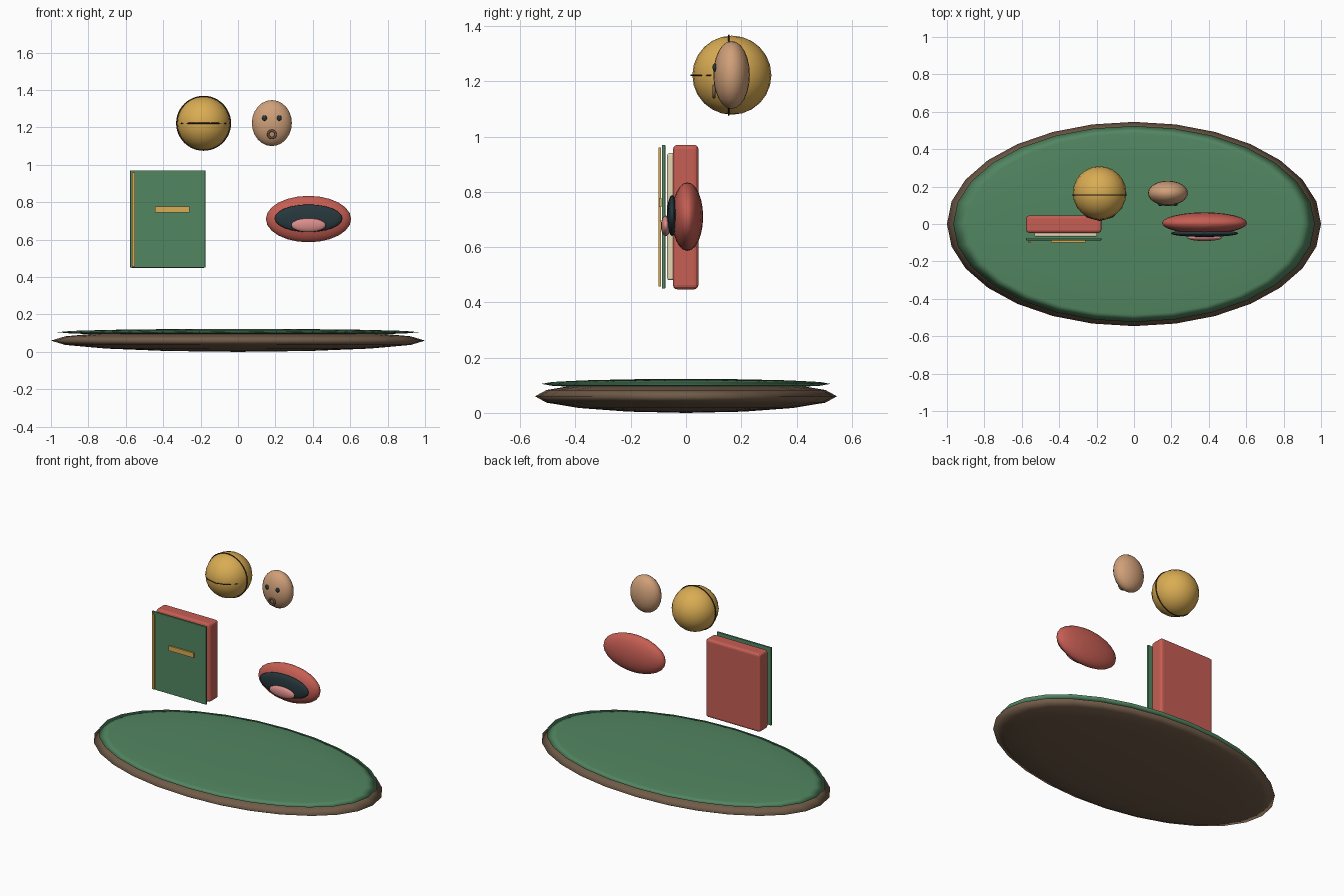
import bpy, math

if "Cube" in bpy.data.objects:
    bpy.data.objects.remove(bpy.data.objects["Cube"])

def mat(name, *rgb):
    # display colour to linear
    m = bpy.data.materials.new(name)
    m.diffuse_color = [c ** 2.2 for c in rgb] + [1]
    m.use_nodes = True
    m.node_tree.nodes["Principled BSDF"].inputs["Base Color"].default_value = m.diffuse_color
    return m

GREEN = mat("green", .325, .52, .38)
BROWN = mat("brown", .44, .36, .29)
RED = mat("red", .77, .37, .33)
GOLD = mat("gold", .85, .67, .33)
TAN = mat("tan", .81, .62, .47)
DARK = mat("dark", .17, .23, .25)
SEAM = mat("seam", .25, .18, .12)
PINK = mat("pink", .85, .55, .54)
CREAM = mat("cream", .90, .84, .70)

def finish(name, m):
    o = bpy.context.object
    o.name = name
    o.data.materials.append(m)
    return o

def ball(name, loc, radii, m, seg=24, rings=12):
    bpy.ops.mesh.primitive_uv_sphere_add(segments=seg, ring_count=rings, radius=1, location=loc)
    o = finish(name, m)
    o.scale = radii
    bpy.ops.object.transform_apply(location=False, rotation=False, scale=True)
    bpy.ops.object.shade_smooth()
    return o

def ring(name, loc, R, r, m, upright=True, seg=48):
    rot = (math.pi / 2, 0, 0) if upright else (0, 0, 0)
    bpy.ops.mesh.primitive_torus_add(location=loc, rotation=rot, major_radius=R, minor_radius=r,
                                     major_segments=seg, minor_segments=8)
    o = finish(name, m)
    bpy.ops.object.shade_smooth()
    return o

def box(name, x, y, z, m, bevel=0):
    # x, y, z are (min, max) pairs
    bpy.ops.mesh.primitive_cube_add(size=1, location=[(a + b) / 2 for a, b in (x, y, z)])
    o = finish(name, m)
    o.scale = [b - a for a, b in (x, y, z)]
    bpy.ops.object.transform_apply(location=False, rotation=False, scale=True)
    if bevel:
        b = o.modifiers.new("bevel", 'BEVEL')
        b.width, b.segments = bevel, 3
    return o

# Oval base with green top
ball("base_rim", (0, 0, .06), (1, .546, .06), BROWN, 28, 8)
ball("base_top", (0, 0, .105), (.967, .524, .018), GREEN, 28, 8)

# Book: back block, pages, front cover and gold trim
box("book_block", (-.577, -.175), (-.047, .045), (.447, .97), RED, .016)
box("book_pages", (-.533, -.197), (-.068, -.04), (.48, .94), CREAM, .008)
box("book_cover", (-.577, -.175), (-.087, -.075), (.45, .97), GREEN, .002)
box("book_spine_strip", (-.567, -.55), (-.1, -.091), (.457, .96), GOLD)
box("book_title_bar", (-.444, -.259), (-.098, -.089), (.745, .777), GOLD)

# Open mouth
ball("lips", (.377, .005, .71), (.228, .057, .124), RED)
ball("mouth_opening", (.377, -.05, .714), (.181, .019, .074), DARK)
ball("tongue", (.377, -.073, .677), (.093, .018, .037), PINK)

# Ball with crossing seams
ball("ball", (-.184, .166, 1.222), (.143, .143, .143), GOLD)
ring("ball_seam_vertical", (-.184, .155, 1.222), .144, .003, SEAM)
ring("ball_seam_horizontal", (-.184, .155, 1.222), .136, .003, SEAM, False, 12)

# Small head with eyes and rounded mouth
ball("head", (.181, .165, 1.223), (.107, .066, .123), TAN)
for side in (-1, 1):
    ball("eye", (.181 + side * .039, .104, 1.25), (.013, .008, .015), DARK, 16, 8)
ring("head_mouth", (.181, .101, 1.163), .02, .006, BROWN, seg=24)
